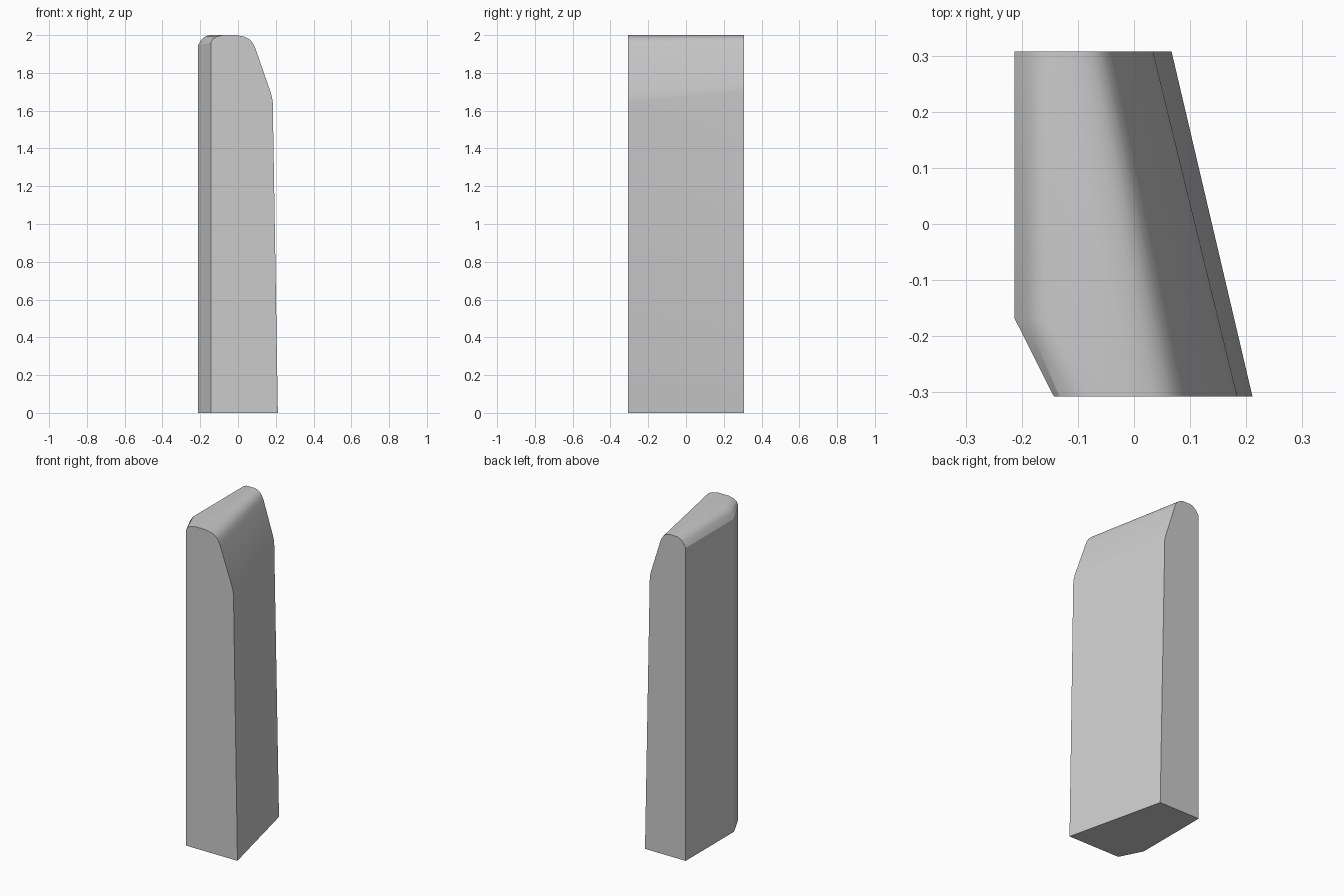
import bpy, bmesh, math

cube = bpy.data.objects.get("Cube")
if cube:
    bpy.data.objects.remove(cube, do_unlink=True)

# Plain grey finish
grey = bpy.data.materials.new("light_grey")
grey.use_nodes = True
colour = (0.6, 0.6, 0.6, 1)
grey.diffuse_color = colour
grey.node_tree.nodes["Principled BSDF"].inputs["Base Color"].default_value = colour

HALF = 0.307
CORNER_Y = -0.168

# Rounded sloping side, bottom to top, as (x, z) at each end
right_front = [(0.211, 0), (0.184, 1.645), (0.18, 1.67), (0.172, 1.7), (0.09, 1.935),
               (0.077, 1.96), (0.06, 1.979), (0.035, 1.991), (-0.01, 2)]
right_back = [(0.067, 0), (0.034, 1.7), (0.03, 1.72), (0.023, 1.745), (-0.04, 1.945),
              (-0.05, 1.966), (-0.062, 1.982), (-0.078, 1.994), (-0.1, 2)]
# Upright side with a softened top, top to bottom
left_front = [(-0.08, 2), (-0.11, 1.993), (-0.133, 1.98), (-0.143, 1.96), (-0.143, 0)]
left_back = [(-0.155, 2), (-0.175, 1.992), (-0.193, 1.977), (-0.213, 1.945), (-0.213, 0)]


def blend(a, b, t):
    return [(p[0] + (q[0] - p[0]) * t, p[1] + (q[1] - p[1]) * t) for p, q in zip(a, b)]


# Sections from front to back, the middle one ending the cut corner
t = (CORNER_Y + HALF) / (2 * HALF)
sections = [(-HALF, right_front + left_front),
            (CORNER_Y, blend(right_front, right_back, t) + left_back),
            (HALF, right_back + left_back)]

bm = bmesh.new()
rings = [[bm.verts.new((x, y, z)) for x, z in profile] for y, profile in sections]
for a, b in zip(rings, rings[1:]):
    for i in range(len(a)):
        j = (i + 1) % len(a)
        bm.faces.new((a[i], a[j], b[j], b[i]))
bm.faces.new(rings[0])
bm.faces.new(rings[-1])
bmesh.ops.recalc_face_normals(bm, faces=bm.faces)

mesh = bpy.data.meshes.new("post")
bm.to_mesh(mesh)
bm.free()
mesh.materials.append(grey)
post = bpy.data.objects.new("post", mesh)
bpy.context.collection.objects.link(post)

bpy.ops.object.select_all(action="DESELECT")
post.select_set(True)
bpy.context.view_layer.objects.active = post
bpy.ops.object.shade_smooth_by_angle(angle=math.radians(25))
